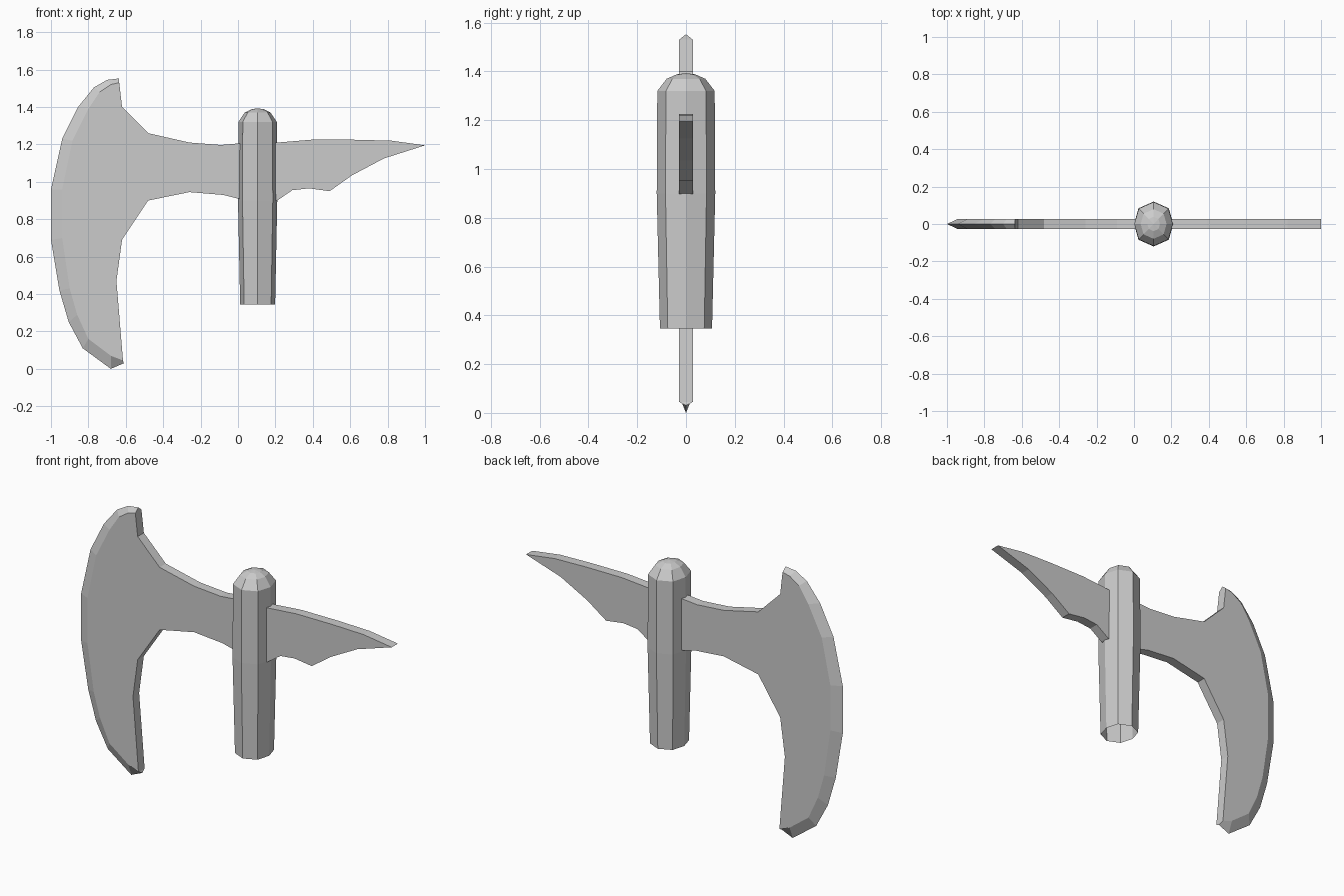
import bpy, bmesh
from mathutils import Vector

cube = bpy.data.objects.get("Cube")
if cube:
    bpy.data.objects.remove(cube, do_unlink=True)

GREY = (0.6, 0.6, 0.6, 1)
steel = bpy.data.materials.new("plain_grey")
steel.diffuse_color = GREY
steel.use_nodes = True
steel.node_tree.nodes["Principled BSDF"].inputs["Base Color"].default_value = GREY

HALF = 0.028      # half thickness of the plates
AXIS = 0.105      # handle centre in x


def finish(bm, name):
    bmesh.ops.recalc_face_normals(bm, faces=bm.faces)
    mesh = bpy.data.meshes.new(name)
    bm.to_mesh(mesh)
    bm.free()
    mesh.materials.append(steel)
    obj = bpy.data.objects.new(name, mesh)
    bpy.context.collection.objects.link(obj)
    return obj


def plate(name, outline, ridge=()):
    """Flat plate in the xz plane; its first points sharpen to the ridge."""
    bm = bmesh.new()
    front, back = [[bm.verts.new((x, y, z)) for x, z in outline] for y in (-HALF, HALF)]
    edge = [bm.verts.new((x, 0, z)) for x, z in ridge]
    bm.faces.new(front)
    bm.faces.new(back[::-1])
    n, k = len(front), len(edge)
    for i in range(n):
        j = (i + 1) % n
        if i < k - 1:
            for side in (front, back):
                bm.faces.new((side[i], side[j], edge[j], edge[i]))
        else:
            bm.faces.new((front[i], front[j], back[j], back[i]))
    # close both ends of the sharpened edge
    for i in (0, k - 1) if k else ():
        bm.faces.new((front[i], edge[i], back[i]))
    return finish(bm, name)


# Axe blade: sharpened crescent with a neck running into the handle
ridge = [(-.635, 1.553), (-.7, 1.545), (-.77, 1.505), (-.855, 1.4), (-.94, 1.23),
         (-1, .96), (-1, .69), (-.955, .42), (-.905, .25), (-.83, .11),
         (-.68, 0), (-.61, .03)]
bevel = [(-.635, 1.53), (-.68, 1.52), (-.74, 1.48), (-.8, 1.39), (-.885, 1.22),
         (-.94, .96), (-.94, .7), (-.9, .43), (-.86, .29), (-.8, .16),
         (-.68, .07), (-.615, .045)]
neck = [(-.65, .47), (-.62, .69), (-.48, .9), (-.26, .945), (-.08, .93), (0, .91),
        (AXIS, .9), (AXIS, 1.21), (0, 1.205), (-.09, 1.197), (-.26, 1.21),
        (-.48, 1.26), (-.62, 1.4)]
plate("axe_blade", bevel + neck, ridge)

# Rear spike
plate("rear_spike", [(AXIS, 1.205), (.21, 1.21), (.39, 1.225), (.62, 1.225), (.82, 1.22),
                     (1, 1.195), (.78, 1.125), (.61, 1.035), (.49, .95), (.38, .965),
                     (.29, .955), (.21, .9), (AXIS, .87)])

# Handle: eight-sided sleeve with a domed cap, open at the bottom
section = [(0, -.12), (.081, -.084), (.105, 0), (.081, .084),
           (0, .12), (-.081, .084), (-.105, 0), (-.081, -.084)]
rings = [(.345, .89), (.9, 1), (1.32, .98), (1.37, .66), (1.388, .32)]
bm = bmesh.new()
loops = [[bm.verts.new((AXIS + x * s, y * s, z)) for x, y in section] for z, s in rings]
for low, high in zip(loops, loops[1:]):
    for i in range(8):
        j = (i + 1) % 8
        bm.faces.new((low[i], low[j], high[j], high[i]))
tip = bm.verts.new((AXIS, 0, 1.393))
for i in range(8):
    bm.faces.new((loops[-1][i], loops[-1][(i + 1) % 8], tip))
finish(bm, "handle")
